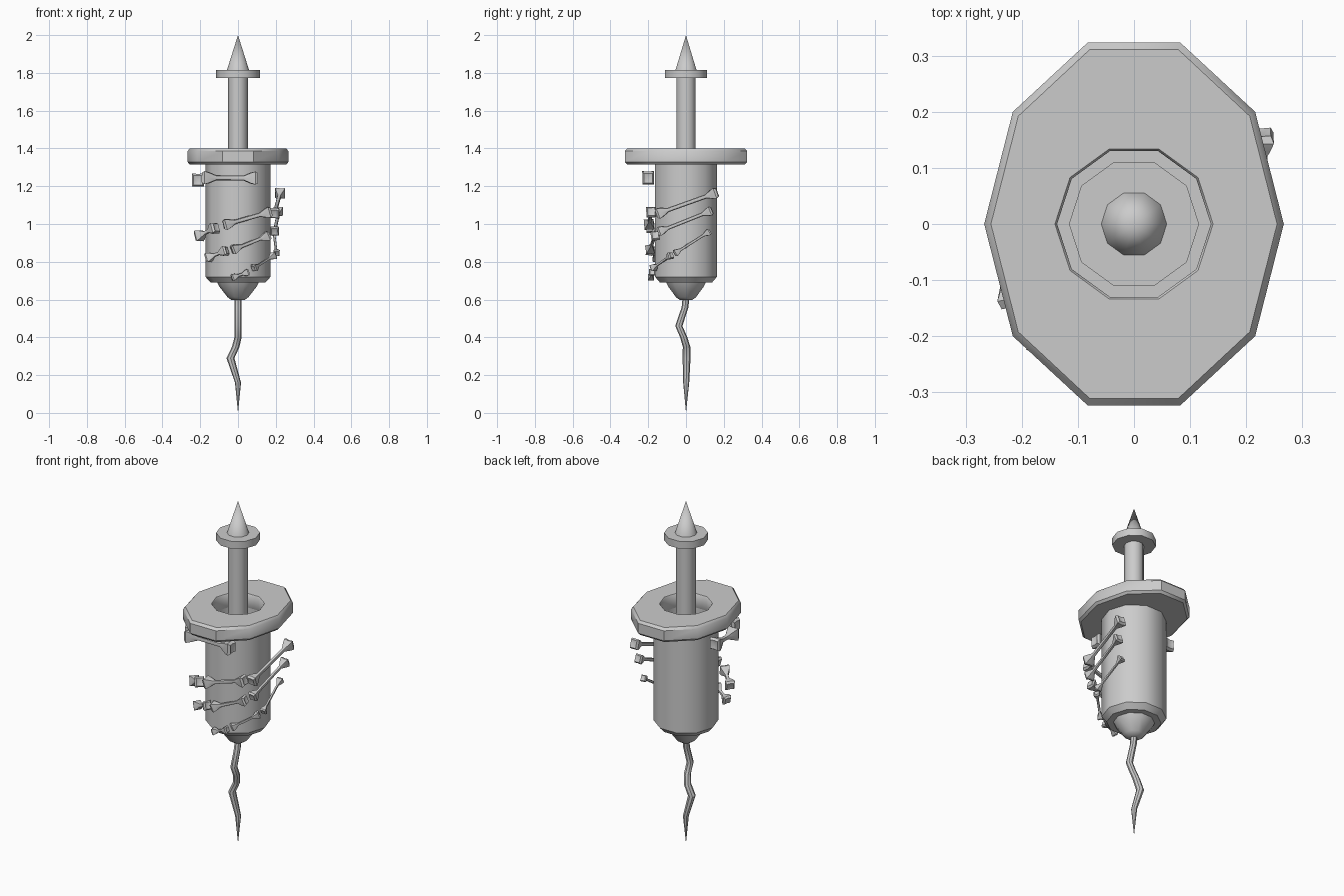
import bpy, bmesh, math
from mathutils import Vector

if "Cube" in bpy.data.objects:
    bpy.data.objects.remove(bpy.data.objects["Cube"])


def finish(name, bm):
    bmesh.ops.recalc_face_normals(bm, faces=bm.faces)
    mesh = bpy.data.meshes.new(name)
    bm.to_mesh(mesh)
    bm.free()
    ob = bpy.data.objects.new(name, mesh)
    bpy.context.collection.objects.link(ob)
    bpy.ops.object.select_all(action='DESELECT')
    ob.select_set(True)
    bpy.context.view_layer.objects.active = ob
    bpy.ops.object.shade_smooth_by_angle(angle=math.radians(40))
    return ob


def skin(bm, rings, loop=False):
    """Bridge rings of vertices; a one-vertex ring makes a pole."""
    pairs = list(zip(rings, rings[1:])) + ([(rings[-1], rings[0])] if loop else [])
    for a, b in pairs:
        n = max(len(a), len(b))
        for i in range(n):
            j = (i + 1) % n
            q = [a[i % len(a)], a[j % len(a)], b[j % len(b)], b[i % len(b)]]
            bm.faces.new(list(dict.fromkeys(q)))


def loft(name, sections, sides=10, loop=False):
    """sections: (x, y, z, radius x, radius y)"""
    bm = bmesh.new()
    rings = []
    for x, y, z, rx, ry in sections:
        if rx == 0:
            rings.append([bm.verts.new((x, y, z))])
        else:
            rings.append([bm.verts.new((x + rx * math.cos(t), y + ry * math.sin(t), z))
                          for t in (2 * math.pi * i / sides for i in range(sides))])
    skin(bm, rings, loop)
    return finish(name, bm)


def lathe(name, profile):
    return loft(name, [(0, 0, z, r, r) for r, z in profile])


# Hollow barrel and lower nozzle
lathe("barrel", [(0, .69), (.145, .69), (.172, .72), (.172, 1.33), (.137, 1.33), (.137, .74), (0, .74)])
lathe("nozzle", [(0, .70), (.11, .69), (.10, .67), (.055, .612), (.035, .598), (0, .595)])

# Oval finger flange with bevelled edges and a hole
loft("finger_flange", [(0, 0, z, rx, ry) for rx, ry, z in (
    (.14, .14, 1.315), (.255, .327, 1.315), (.267, .34, 1.328), (.267, .34, 1.386),
    (.255, .327, 1.40), (.141, .141, 1.40), (.137, .137, 1.395), (.137, .137, 1.32))], loop=True)

# Plunger
lathe("plunger_rod", [(0, .74), (.052, .74), (.052, 1.78), (0, 1.78)])
lathe("thumb_disc", [(0, 1.772), (.116, 1.772), (.116, 1.815), (0, 1.815)])
lathe("top_spike", [(0, 1.81), (.06, 1.81), (0, 2.0)])

# Crooked needle
loft("needle", [(x, y, z, r, r) for x, y, z, r in (
    (0, 0, .61, .018), (0, -.005, .56, .018), (0, -.038, .46, .019), (0, -.012, .40, .019),
    (-.012, .003, .35, .02), (-.04, .003, .29, .021), (0, .001, .16, .016), (0, 0, 0, 0))], 8)


def bone(name, a, b, s):
    """Bone between head centres a and b; s is the head half width."""
    a, b = Vector(a), Vector(b)
    d = (b - a).normalized()
    mid = (a + b) / 2
    n = Vector((mid.x, mid.y, 0))
    n = (n - d * n.dot(d)).normalized()
    w = d.cross(n)
    length = (b - a).length
    shaft = s * .38
    bm = bmesh.new()
    # (distance along bone, half width, squareness)
    half = [(-s * .75, s * .75, 1), (-s * .35, s, 1), (s * .3, s * .85, .7), (min(s * 1.4, length * .35), shaft, 0)]
    sections = half + [(length - t, r, k) for t, r, k in reversed(half)]
    rings = [[bm.verts.new(a - d * s * .45)]]
    for t, r, k in sections:
        ring = []
        for i in range(8):
            c, e = math.cos(i * math.pi / 4), math.sin(i * math.pi / 4)
            f = 1 + k * (.35 if i % 2 else -.06)
            # dip between the two knuckles
            dip = (.12 * s * k if i in (2, 6) else 0) * (1 if t < length / 2 else -1)
            ring.append(bm.verts.new(a + d * (t + dip) + w * e * r * f + n * c * r * f * .92))
        rings.append(ring)
    rings.append([bm.verts.new(b + d * s * .45)])
    skin(bm, rings)
    finish(name, bm)


# Rows of bones wrapped around the barrel
rows = {
    "top": (.036, [((-.165, -.2, 1.245), (.08, -.2, 1.243)),
                   ((-.212, -.125, 1.232), (-.212, .02, 1.232))]),
    "upper": (.030, [((-.2, -.115, .94), (-.13, -.175, .975)),
                     ((-.055, -.195, 1.0), (.155, -.185, 1.06)),
                     ((.195, -.135, 1.06), (.222, .145, 1.16))]),
    "middle": (.026, [((-.15, -.155, .825), (-.075, -.185, .855)),
                      ((-.015, -.19, .868), (.15, -.165, .935)),
                      ((.195, -.13, .965), (.215, .12, 1.065))]),
    "lower": (.019, [((-.02, -.185, .72), (.045, -.18, .742)),
                     ((.09, -.17, .77), (.185, -.085, .83)),
                     ((.203, -.05, .85), (.19, .115, .955))]),
}
for row, (size, ends) in rows.items():
    for i, (p, q) in enumerate(ends):
        bone(f"bone_{row}_{i + 1}", p, q, size)
